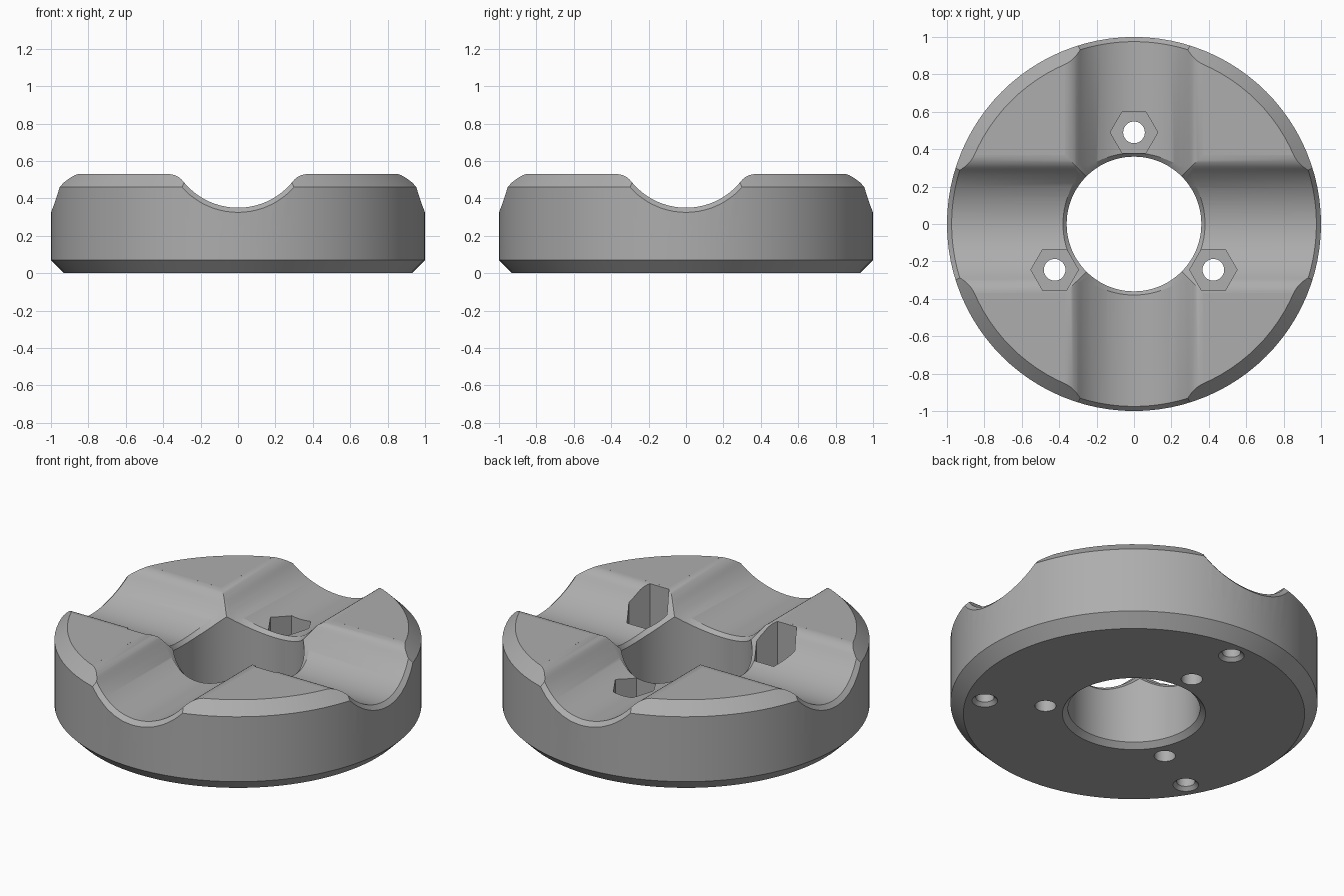
import bpy, bmesh
from math import sin, cos, pi, sqrt, asin, radians

old = bpy.data.objects.get("Cube")
if old:
    bpy.data.objects.remove(old, do_unlink=True)

TOP = 0.53               # height of the four lands
ARC_R, ARC_Z = 0.375, 0.725   # channel radius and centre height
FILLET = 0.10            # rounding where channel meets land


def new_object(name, bm):
    bmesh.ops.recalc_face_normals(bm, faces=bm.faces)
    mesh = bpy.data.meshes.new(name)
    bm.to_mesh(mesh)
    bm.free()
    ob = bpy.data.objects.new(name, mesh)
    bpy.context.collection.objects.link(ob)
    return ob


def skin(name, rings):
    """Join equal closed rings of points into one capped solid."""
    bm = bmesh.new()
    loops = [[bm.verts.new(p) for p in ring] for ring in rings]
    n = len(loops[0])
    for a, b in zip(loops, loops[1:]):
        for i in range(n):
            j = (i + 1) % n
            bm.faces.new((a[i], a[j], b[j], b[i]))
    bm.faces.new(loops[0])
    bm.faces.new(loops[-1])
    return new_object(name, bm)


def revolve(name, profile, sides, cx=0.0, cy=0.0):
    """Turn (radius, height) pairs; height may be a function of the angle."""
    rings = []
    for r, z in profile:
        ring = []
        for i in range(sides):
            a = 2 * pi * i / sides
            ring.append((cx + r * cos(a), cy + r * sin(a), z(a) if callable(z) else z))
        rings.append(ring)
    return skin(name, rings)


def channel_profile(d):
    """Rounded trough section, grown outward by d."""
    fz = TOP - FILLET
    fx = sqrt((ARC_R + FILLET) ** 2 - (ARC_Z - fz) ** 2)
    meet = asin(fx / (ARC_R + FILLET))
    half = []
    for i in range(17):
        a = meet * i / 16
        half.append(((ARC_R + d) * sin(a), ARC_Z - (ARC_R + d) * cos(a)))
    end = radians(2)
    for i in range(1, 7):
        a = meet + (end - meet) * i / 6
        half.append((fx - (FILLET - d) * sin(a), fz + (FILLET - d) * cos(a)))
    half.append((half[-1][0], 0.8))
    return [(-x, z) for x, z in reversed(half[1:])] + half


def channel_cutter(name, swap):
    """Trough across the disc, flared at the rim to leave a chamfer."""
    inner, outer = channel_profile(0), channel_profile(0.045)

    def curved(prof, r, side):
        return [(x, side * sqrt(r * r - x * x), z) for x, z in prof]

    def flat(side):
        return [(x, side * 1.2, z) for x, z in outer]

    rings = [flat(-1), curved(outer, 1.02, -1), curved(inner, 0.975, -1),
             curved(inner, 0.975, 1), curved(outer, 1.02, 1), flat(1)]
    if swap:
        rings = [[(y, -x, z) for x, y, z in ring] for ring in rings]
    return skin(name, rings)


def bore_rim(offset):
    """Height of the crossed channels around the bore."""
    def height(a):
        m = 0.36 * min(abs(cos(a)), abs(sin(a)))
        return ARC_Z - sqrt(ARC_R ** 2 - m * m) + offset
    return height


# Chamfered disc
body = revolve("grooved_disc", [(0.93, 0), (1, 0.07), (1, 0.46), (0.93, TOP)], 96)

# Crossed channels and central bore with chamfered rims
cutters = [
    channel_cutter("channel_cutter_y", False),
    channel_cutter("channel_cutter_x", True),
    revolve("bore_cutter", [(0.40, -0.01), (0.36, 0.03), (0.36, bore_rim(-0.02)),
                            (0.46, bore_rim(0.08)), (0.46, 0.9)], 96),
]

# Three bolt positions: nut pocket, through hole and blind outer hole
for k in range(3):
    a = pi / 2 + k * 2 * pi / 3
    x, y = 0.49 * cos(a), 0.49 * sin(a)
    cutters.append(revolve("nut_pocket_cutter", [(0.127, 0.15), (0.127, 0.9)], 6, x, y))
    cutters.append(revolve("bolt_hole_cutter", [(0.058, -0.1), (0.058, 0.3)], 32, x, y))
    cutters.append(revolve("blind_hole_cutter", [(0.08, -0.01), (0.05, 0.02), (0.05, 0.18)],
                           32, 0.825 * cos(a), 0.825 * sin(a)))

for c in cutters:
    c.hide_render = True
    mod = body.modifiers.new(c.name, "BOOLEAN")
    mod.operation = "DIFFERENCE"
    mod.solver = "EXACT"
    mod.object = c

# Bake the cuts and drop the cutters
graph = bpy.context.evaluated_depsgraph_get()
graph.update()
cut_mesh = bpy.data.meshes.new_from_object(body.evaluated_get(graph))
body.modifiers.clear()
body.data = cut_mesh
for c in cutters:
    bpy.data.objects.remove(c, do_unlink=True)

# Plain grey material
grey = bpy.data.materials.new("plain_grey")
grey.use_nodes = True
colour = (0.42, 0.42, 0.42, 1)
grey.diffuse_color = colour
grey.node_tree.nodes["Principled BSDF"].inputs["Base Color"].default_value = colour
body.data.materials.clear()
body.data.materials.append(grey)
for p in body.data.polygons:
    p.material_index = 0

bpy.ops.object.select_all(action="DESELECT")
body.select_set(True)
bpy.context.view_layer.objects.active = body
bpy.ops.object.shade_smooth_by_angle(angle=radians(25))
